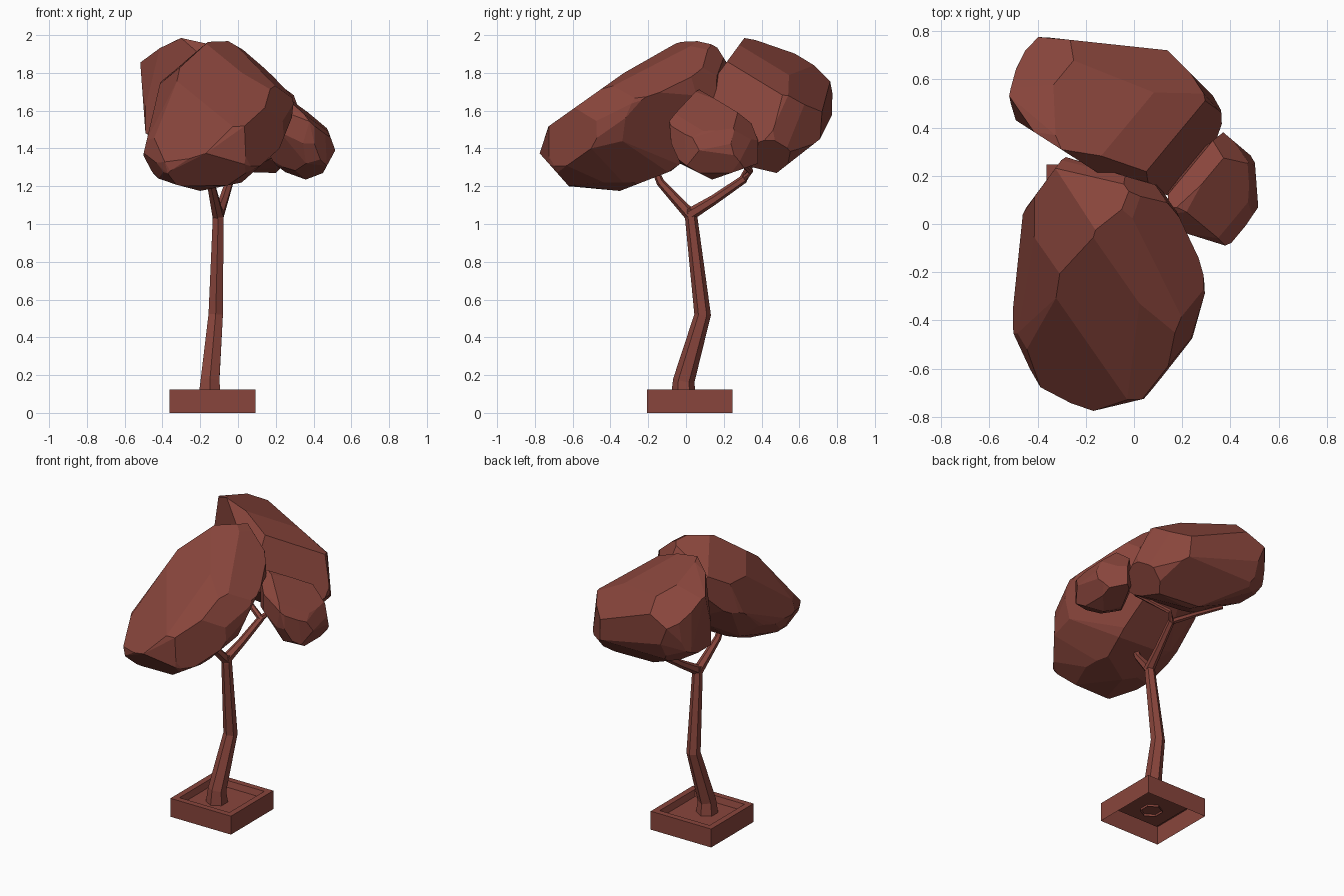
import bpy, bmesh, math
from mathutils import Vector, Matrix

mat = bpy.data.materials.new("red_brown")
mat.diffuse_color = (0.25, 0.06, 0.045, 1)

# Sight planes (right axis, up axis) in which the foliage outlines are drawn
S, C = math.sin(math.radians(25)), math.cos(math.radians(25))
VIEWS = {
    "front": (Vector((1, 0, 0)), Vector((0, 0, 1))),
    "right": (Vector((0, 1, 0)), Vector((0, 0, 1))),
    "top": (Vector((1, 0, 0)), Vector((0, 1, 0))),
    "front_right": (Vector((.82, .573, 0)), Vector((-.573 * S, .82 * S, C))),
    "back_left": (Vector((-.82, -.573, 0)), Vector((.573 * S, -.82 * S, C))),
    "below": (Vector((-.77, .64, 0)), Vector((.64 * S, .77 * S, C))),
}


def finish(name, bm):
    bmesh.ops.recalc_face_normals(bm, faces=bm.faces[:])
    me = bpy.data.meshes.new(name)
    bm.to_mesh(me)
    bm.free()
    me.materials.append(mat)
    ob = bpy.data.objects.new(name, me)
    bpy.context.collection.objects.link(ob)
    return ob


def bridge(bm, rings):
    for a, b in zip(rings, rings[1:]):
        n = len(a)
        for i in range(n):
            bm.faces.new((a[i], a[(i + 1) % n], b[(i + 1) % n], b[i]))


def limb(name, path, sides=6):
    """Tapered tube through (x, y, z, radius) points, open at the foot."""
    bm = bmesh.new()
    pts = [Vector(p[:3]) for p in path]
    rings = []
    for i, p in enumerate(pts):
        t = (pts[min(i + 1, len(pts) - 1)] - pts[max(i - 1, 0)]).normalized()
        u = Vector((1, 0, 0))
        u = (u - t * u.dot(t)).normalized()
        v = t.cross(u)
        rings.append([bm.verts.new(p + path[i][3] * (u * math.cos(a) + v * math.sin(a)))
                      for a in (2 * math.pi * (k + .5) / sides for k in range(sides))])
    bridge(bm, rings)
    bm.faces.new(rings[-1])
    return finish(name, bm)


def rehull(bm, merge):
    """Closed convex solid around the vertices."""
    bmesh.ops.remove_doubles(bm, verts=bm.verts[:], dist=merge)
    new = bmesh.new()
    for v in bm.verts:
        new.verts.new(v.co)
    bm.free()
    bmesh.ops.convex_hull(new, input=new.verts[:])
    bmesh.ops.delete(new, geom=[v for v in new.verts if not v.link_faces], context='VERTS')
    return new


def clump(name, centre, semi, rot, **outlines):
    """Tilted faceted ellipsoid trimmed flat along convex outlines."""
    bm = bmesh.new()
    centre = Vector(centre)
    m = Matrix.Translation(centre) @ rot @ Matrix.Diagonal((*semi, 1))
    bmesh.ops.create_icosphere(bm, subdivisions=2, radius=1, matrix=m)
    for view, line in outlines.items():
        r, u = VIEWS[view]
        for p, q in zip(line, line[1:]):
            no = (r * (q[1] - p[1]) + u * (p[0] - q[0])).normalized()
            co = r * p[0] + u * p[1]
            if no.dot(co - centre) < 0:
                no = -no
            bmesh.ops.bisect_plane(bm, geom=bm.verts[:] + bm.edges[:] + bm.faces[:],
                                   plane_co=co, plane_no=no, clear_outer=True)
            bm = rehull(bm, 0.002)
    bm = rehull(bm, 0.03)
    bmesh.ops.dissolve_limit(bm, angle_limit=math.radians(5),
                             verts=bm.verts[:], edges=bm.edges[:])
    return finish(name, bm)


# Square planter, open below, with a sunken soil panel
bm = bmesh.new()
rings = [[bm.verts.new((-0.135 + sx * h, 0.02 + sy * h, z))
          for sx, sy in ((-1, -1), (1, -1), (1, 1), (-1, 1))]
         for h, z in ((0.227, 0), (0.227, 0.125), (0.187, 0.125), (0.175, 0.085))]
bridge(bm, rings)
bm.faces.new(rings[-1])
finish("planter", bm)

# Bent trunk and its branches
limb("trunk", [(-0.15, -0.012, 0.07, 0.07), (-0.148, -0.012, 0.17, 0.057),
               (-0.118, 0.088, 0.52, 0.044), (-0.105, 0.028, 1.03, 0.033),
               (-0.105, 0.025, 1.08, 0.03)])
limb("front_branch", [(-0.105, 0.03, 1.04, 0.033), (-0.145, -0.135, 1.22, 0.022),
                      (-0.15, -0.165, 1.29, 0.018), (-0.15, -0.17, 1.36, 0.015)])
limb("back_branch", [(-0.105, 0.02, 1.05, 0.033), (-0.075, 0.15, 1.13, 0.026),
                     (-0.04, 0.31, 1.24, 0.022)])
limb("left_twig", [(-0.035, 0.30, 1.235, 0.02), (-0.2, 0.35, 1.33, 0.017),
                   (-0.37, 0.40, 1.42, 0.013)])
limb("right_twig", [(-0.05, 0.30, 1.23, 0.02), (0.0, 0.34, 1.28, 0.017),
                    (0.2, 0.25, 1.37, 0.013)])

# Large front leaf clump
clump("front_foliage", (-0.1, -0.25, 1.58), (0.48, 0.67, 0.38),
      Matrix.Rotation(math.radians(33), 4, 'X'),
      front=[(-.24, 1.985), (-.08, 1.985), (.27, 1.78), (.3, 1.6), (.22, 1.4), (.02, 1.22),
             (-.2, 1.175), (-.41, 1.23), (-.51, 1.33), (-.4, 1.8), (-.24, 1.985)],
      right=[(-.78, 1.48), (-.3, 1.82), (-.05, 1.985), (.14, 1.975), (.28, 1.75), (.2, 1.5),
             (-.08, 1.28), (-.35, 1.175), (-.62, 1.2), (-.78, 1.38), (-.78, 1.48)],
      top=[(-.46, .05), (-.29, .28), (.13, .15), (.31, -.23), (.24, -.48), (.06, -.72),
           (-.19, -.78), (-.42, -.66), (-.51, -.43), (-.46, .05)],
      front_right=[(-.7, 1.085), (-.655, 1.27), (-.37, 1.66), (-.145, 1.81), (.06, 1.82),
                   (.165, 1.65), (.175, 1.5), (0, 1.13), (-.205, .96), (-.425, .88), (-.595, .93)],
      back_left=[(-.03, 1.75), (.17, 1.75), (.44, 1.62), (.71, 1.34), (.655, 1.18),
                 (.52, 1.11), (.29, 1.1)],
      below=[(-.16, 1.65), (-.395, 1.5), (-.485, 1.31), (-.495, .975), (-.34, .78),
             (-.08, .72), (.115, .81), (.38, 1.28)])

# Wide back leaf clump
clump("back_foliage", (-0.07, 0.44, 1.63), (0.56, 0.43, 0.41),
      Matrix.Rotation(math.radians(15), 4, 'Y'),
      front=[(-.52, 1.89), (-.3, 1.985), (-.08, 2.0), (.23, 1.8), (.36, 1.65), (.37, 1.45),
             (.2, 1.27), (-.1, 1.28), (-.49, 1.48), (-.52, 1.89)],
      right=[(.32, 2.0), (.63, 1.93), (.775, 1.74), (.775, 1.58), (.71, 1.45), (.48, 1.27),
             (.31, 1.31), (.1, 1.55), (.1, 1.7), (.32, 2.0)],
      top=[(-.42, .78), (.14, .72), (.36, .5), (.37, .3), (.2, .1), (-.1, .18),
           (-.49, .43), (-.52, .53), (-.49, .64), (-.42, .78)],
      front_right=[(-.145, 1.81), (-.12, 1.99), (.13, 2.01), (.55, 1.64), (.58, 1.31)],
      back_left=[(.04, .99), (-.255, .96), (-.5, 1.055), (-.575, 1.145), (-.545, 1.42),
                 (-.41, 1.56), (-.11, 1.67)],
      below=[(-.03, 1.37), (-.05, 1.47), (.1, 1.77), (.285, 1.82), (.625, 1.82), (.81, 1.67),
             (.81, 1.57), (.775, 1.375), (.345, 1.285), (-.03, 1.37)])

# Small right leaf clump
clump("right_foliage", (0.31, 0.15, 1.47), (0.29, 0.31, 0.33), Matrix.Identity(4),
      front=[(.18, 1.76), (.3, 1.69), (.45, 1.57), (.515, 1.39), (.45, 1.27), (.36, 1.235),
             (.18, 1.3), (.1, 1.5)],
      right=[(-.09, 1.55), (-.08, 1.43), (-.03, 1.32), (.14, 1.235), (.38, 1.32), (.385, 1.47),
             (.3, 1.62), (.15, 1.76), (.05, 1.7), (-.09, 1.55)],
      top=[(.37, .38), (.5, .27), (.515, .07), (.42, -.07), (.38, -.09), (.22, -.04),
           (.14, .04), (.14, .2), (.37, .38)],
      front_right=[(.2, 1.58), (.42, 1.51), (.535, 1.33), (.56, 1.18), (.425, 1.035),
                   (.31, 1.05), (.145, 1.3)],
      below=[(-.36, 1.46), (-.305, 1.51), (-.11, 1.63), (-.03, 1.59), (-.01, 1.44),
             (-.08, 1.28), (-.34, 1.235), (-.36, 1.32), (-.36, 1.46)])
